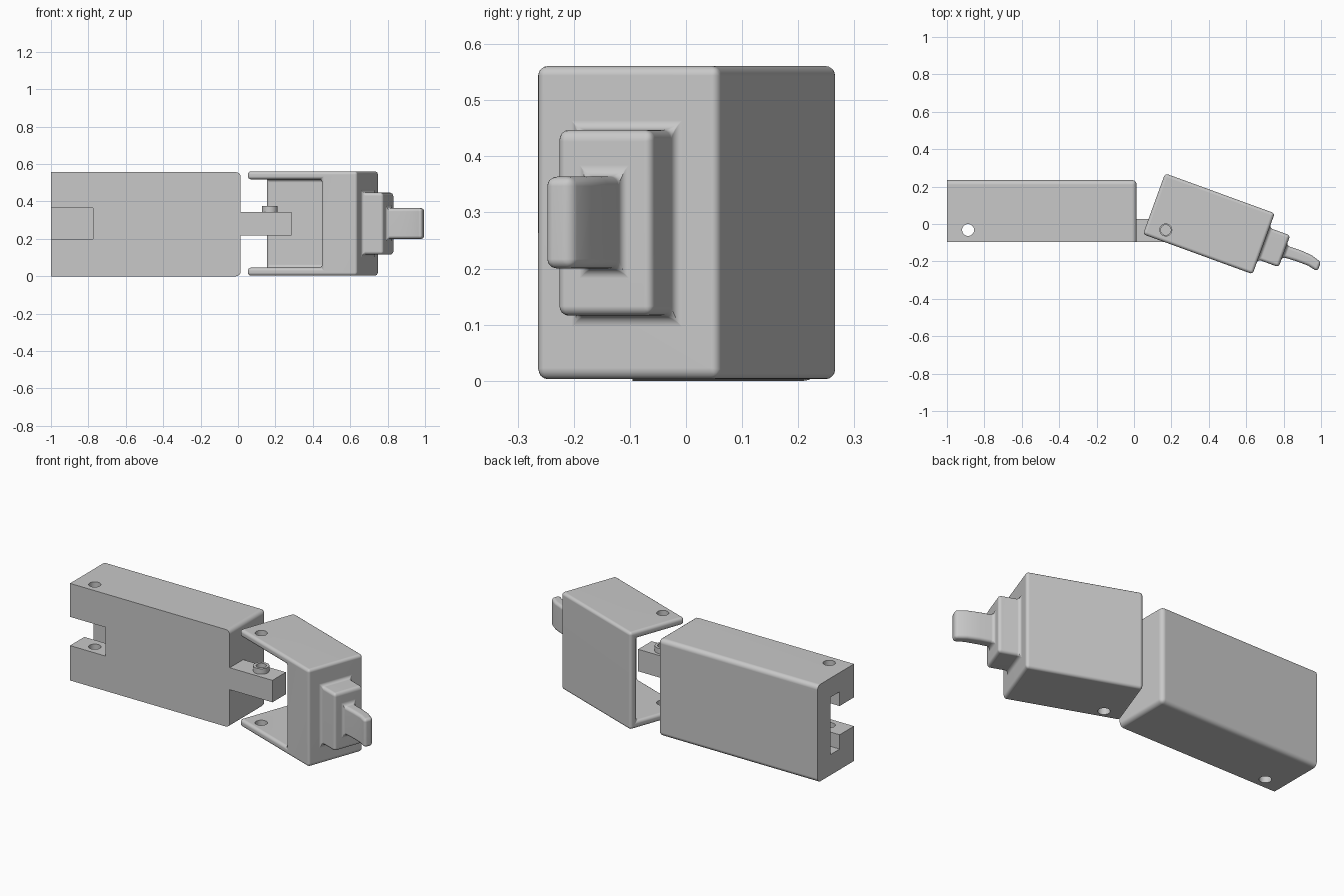
import bpy, bmesh, math
from mathutils import Matrix

default = bpy.data.objects.get("Cube")
if default:
    bpy.data.objects.remove(default, do_unlink=True)

grey = bpy.data.materials.new("plain_grey")
grey.use_nodes = True
GREY = (0.58, 0.58, 0.58, 1)
grey.diffuse_color = GREY
grey.node_tree.nodes["Principled BSDF"].inputs["Base Color"].default_value = GREY


def make(name, bm):
    bmesh.ops.recalc_face_normals(bm, faces=bm.faces)
    mesh = bpy.data.meshes.new(name)
    bm.to_mesh(mesh)
    bm.free()
    mesh.materials.append(grey)
    ob = bpy.data.objects.new(name, mesh)
    bpy.context.scene.collection.objects.link(ob)
    return ob


def box(name, x, y, z):
    bm = bmesh.new()
    bmesh.ops.create_cube(bm, size=1)
    for v in bm.verts:
        v.co = [lo if c < 0 else hi for c, (lo, hi) in zip(v.co, (x, y, z))]
    return make(name, bm)


def cylinder(name, x, y, radius, z0, z1):
    bm = bmesh.new()
    bmesh.ops.create_cone(bm, cap_ends=True, segments=32, radius1=radius, radius2=radius,
                          depth=z1 - z0, matrix=Matrix.Translation((x, y, (z0 + z1) / 2)))
    return make(name, bm)


def prism(name, outline, z0, z1):
    bm = bmesh.new()
    face = bm.faces.new([bm.verts.new((x, y, z0)) for x, y in outline])
    ext = bmesh.ops.extrude_face_region(bm, geom=[face])
    bmesh.ops.translate(bm, vec=(0, 0, z1 - z0),
                        verts=[g for g in ext["geom"] if isinstance(g, bmesh.types.BMVert)])
    return make(name, bm)


def apply(ob, mod):
    with bpy.context.temp_override(object=ob, active_object=ob, selected_objects=[ob]):
        bpy.ops.object.modifier_apply(modifier=mod.name)


def combine(ob, other, operation="DIFFERENCE"):
    mod = ob.modifiers.new("combine", "BOOLEAN")
    mod.operation, mod.solver, mod.object = operation, "EXACT", other
    bpy.context.view_layer.update()
    apply(ob, mod)
    bpy.data.objects.remove(other, do_unlink=True)


def round_edges(ob, width):
    mod = ob.modifiers.new("round", "BEVEL")
    mod.width, mod.segments = width, 4
    mod.limit_method, mod.angle_limit = "ANGLE", math.radians(40)
    mod.use_clamp_overlap = False
    apply(ob, mod)


def finish(ob):
    bpy.ops.object.select_all(action="DESELECT")
    ob.select_set(True)
    bpy.context.view_layer.objects.active = ob
    bpy.ops.object.shade_smooth_by_angle(angle=math.radians(35))
    mod = ob.modifiers.new("weighted", "WEIGHTED_NORMAL")
    mod.keep_sharp = True


PX, PY = 0.17, -0.032            # hinge pivot
FRONT = -0.095                   # front plane of the long body

# Long body: rounded at the back and hinge end, square at the front and far end
body = box("long_body", (-1.2, 0.014), (-0.3, 0.235), (0, 0.557))
round_edges(body, 0.025)
combine(body, box("trim_end", (-2, -1), (-1, 1), (-1, 1)))
combine(body, box("trim_front", (-2, 1), (-1, FRONT), (-1, 1)))

# Slot with a taller pocket behind it, and the pin hole through the far end
combine(body, box("slot", (-1.1, -0.775), (-0.3, 0.12), (0.2, 0.365)))
combine(body, box("pocket", (-1.1, -0.86), (0.035, 0.12), (0.118, 0.447)))
combine(body, cylinder("pin_hole", -0.887, PY, 0.032, -0.1, 0.7))
finish(body)

# Hinge tongue with a hollow pin on top
tongue = box("hinge_tongue", (-0.02, 0.285), (FRONT, 0.027), (0.218, 0.344))
finish(tongue)
pin = cylinder("hinge_pin", PX, PY, 0.042, 0.33, 0.375)
combine(pin, cylinder("pin_bore", PX, PY, 0.027, 0.345, 0.4))
finish(pin)

# Swivelling end piece, laid out around the pivot and then turned
end = box("swivel_end", (-0.107, 0.517), (-0.063, 0.283), (0.003, 0.561))
combine(end, box("hollow", (-0.5, 0.314), (-0.5, 0.237), (0.046, 0.518)))
combine(end, box("boss", (0.45, 0.635), (0.02, 0.2), (0.116, 0.447)), "UNION")
end.data.transform(Matrix.Translation((PX, PY, 0)) @ Matrix.Rotation(math.radians(-20), 4, "Z"))

# Curved thumb hook growing from the boss
hook = [(0.77, -0.1), (0.89, -0.14), (0.95, -0.167), (1.0, -0.205),
        (0.98, -0.254), (0.93, -0.222), (0.865, -0.198), (0.75, -0.163)]
combine(end, prism("hook", hook, 0.2, 0.364), "UNION")
round_edges(end, 0.017)
combine(end, cylinder("swivel_hole", PX, PY, 0.032, -0.1, 0.7))
finish(end)
